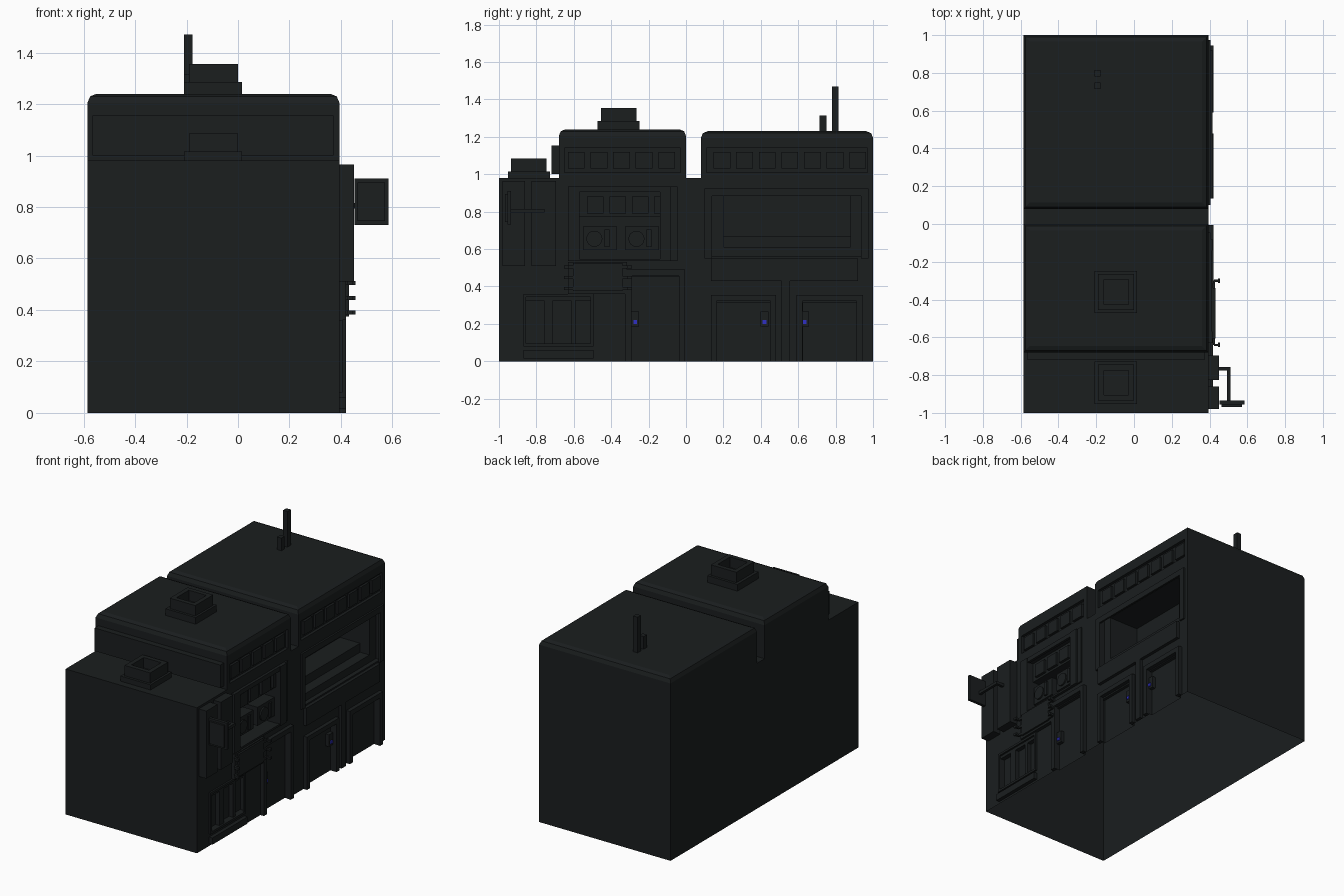
import bpy, bmesh, math

if "Cube" in bpy.data.objects:
    bpy.data.objects.remove(bpy.data.objects["Cube"])


def material(name, color):
    m = bpy.data.materials.new(name)
    m.diffuse_color = color
    m.use_nodes = True
    m.node_tree.nodes["Principled BSDF"].inputs["Base Color"].default_value = m.diffuse_color
    return m


DARK = material("dark_wall", (0.0105, 0.013, 0.0135, 1))
BLUE = material("blue_lamp", (0.03, 0.03, 0.55, 1))
F = 0.394  # x of the detailed street wall


def box(name, x, y, z, mat=DARK):
    bm = bmesh.new()
    bmesh.ops.create_cube(bm, size=1)
    for v in bm.verts:
        v.co = [(r[0] + r[1]) / 2 + c * (r[1] - r[0]) for c, r in zip(v.co, (x, y, z))]
    me = bpy.data.meshes.new(name)
    bm.to_mesh(me)
    bm.free()
    me.materials.append(mat)
    ob = bpy.data.objects.new(name, me)
    bpy.context.collection.objects.link(ob)
    return ob


def boolean(ob, other, op):
    other.hide_render = True
    m = ob.modifiers.new("boolean", 'BOOLEAN')
    m.operation, m.object, m.solver = op, other, 'EXACT'
    bpy.context.view_layer.objects.active = ob
    bpy.ops.object.modifier_apply(modifier=m.name)
    bpy.data.objects.remove(other)


def recess(ob, depth, y, z):
    """Cut a rectangular niche into the street wall."""
    boolean(ob, box("cutter", (F - depth, F + 0.1), y, z), 'DIFFERENCE')


def frame(name, x, y, z, t, bottom=True):
    """Rectangular surround made of posts and rails."""
    box(name + "_post_left", x, (y[0], y[0] + t), z)
    box(name + "_post_right", x, (y[1] - t, y[1]), z)
    box(name + "_top_rail", x, (y[0] + t, y[1] - t), (z[1] - t, z[1]))
    if bottom:
        box(name + "_bottom_rail", x, (y[0] + t, y[1] - t), (z[0], z[0] + t))


def upper(name, y, top, count, y0):
    """Upper storey with chamfered roof edge and a band of windows."""
    ob = box(name, (-0.585, F), y, (0.97, top))
    bm = bmesh.new()
    bm.from_mesh(ob.data)
    edges = [e for e in bm.edges if all(v.co.z > top - 0.001 for v in e.verts)]
    bmesh.ops.bevel(bm, geom=edges, offset=0.035, segments=2, profile=0.5, affect='EDGES')
    bm.to_mesh(ob.data)
    bm.free()
    recess(ob, 0.02, (y[0] + 0.03, y[1] - 0.03), (1.01, 1.14))
    for i in range(count):
        a = y0 + 0.121 * i
        box(f"{name}_window_{i}", (F - 0.021, F - 0.005), (a, a + 0.09), (1.03, 1.12))
    return ob


# Main block and its niches
body = box("main_block", (-0.585, F), (-1, 1), (0, 0.98))
recess(body, 0.03, (0.14, 0.95), (0.56, 0.92))
recess(body, 0.1, (0.20, 0.88), (0.61, 0.91))
recess(body, 0.25, (0.20, 0.88), (0.67, 0.91))
recess(body, 0.03, (-0.57, -0.14), (0.77, 0.91))
recess(body, 0.13, (-0.57, -0.14), (0.545, 0.775))
recess(body, 0.02, (0.155, 0.45), (-0.1, 0.315))
recess(body, 0.02, (0.625, 0.915), (-0.1, 0.315))
recess(body, 0.02, (-0.295, -0.035), (-0.1, 0.45))
for a in (-0.855, -0.71, -0.59):
    recess(body, 0.03, (a, a + 0.095), (0.095, 0.325))

# Upper storeys joined on, hollow underside left open
boolean(body, upper("upper_front", (-0.68, 0.0), 1.24, 5, -0.632), 'UNION')
boolean(body, upper("upper_back", (0.08, 1.0), 1.23, 7, 0.147), 'UNION')
bm = bmesh.new()
bm.from_mesh(body.data)
low = [f for f in bm.faces if all(v.co.z < 0.001 for v in f.verts)]
bmesh.ops.delete(bm, geom=low, context='FACES')
bm.to_mesh(body.data)
bm.free()
box("parapet_panel", (-0.565, 0.372), (-0.72, -0.675), (1.0, 1.155))


# Hollow roof vents
def vent(name, yc, z0, z1, z2):
    box(name + "_base", (-0.21, 0.015), (yc - 0.112, yc + 0.112), (z0, z1))
    xa, xb, ya, yb, t = -0.19, 0.0, yc - 0.095, yc + 0.095, 0.03
    for i, (x, y) in enumerate((((xa, xa + t), (ya, yb)), ((xb - t, xb), (ya, yb)),
                                ((xa + t, xb - t), (ya, ya + t)), ((xa + t, xb - t), (yb - t, yb)))):
        box(f"{name}_wall_{i}", x, y, (z1, z2))


vent("vent_upper", -0.36, 1.24, 1.285, 1.355)
vent("vent_lower", -0.84, 0.98, 1.015, 1.085)

# Roof pipes
box("tall_pipe", (-0.21, -0.177), (0.78, 0.815), (1.23, 1.47))
box("short_pipe", (-0.21, -0.177), (0.715, 0.75), (1.23, 1.315))

# Large opening: surround, fascia and pillar
frame("shop_surround", (F, F + 0.012), (0.10, 0.975), (0.55, 0.925), 0.04, False)
box("shop_fascia", (F, F + 0.022), (0.135, 0.92), (0.43, 0.55))
box("centre_pillar", (F, F + 0.022), (0.51, 0.555), (0, 0.43))

# Doors: surround, handle plate and lamp
for n, y, h, hy, t in (("door_a", (0.135, 0.48), 0.355, 0.42, 0.03),
                       ("door_b", (0.59, 0.945), 0.355, 0.635, 0.033),
                       ("door_c", (-0.325, -0.005), 0.49, -0.272, 0.033)):
    frame(n + "_surround", (F, F + 0.026), y, (0, h), t, False)
    box(n + "_plate", (F - 0.02, F + 0.005), (hy - 0.022, hy + 0.022), (0.185, 0.265))
    box(n + "_lamp", (F, F + 0.012), (hy - 0.01, hy + 0.01), (0.2, 0.22), BLUE)

# Balcony niche: columns, rails, windows
for i, y in enumerate(((-0.63, -0.57), (-0.14, -0.08), (-0.08, -0.045))):
    box(f"niche_column_{i}", (F, F + (0.012 if i == 2 else 0.022)), y, (0.535, 0.935))
box("niche_lintel", (F, F + 0.018), (-0.57, -0.14), (0.905, 0.935))
box("niche_sill", (F, F + 0.018), (-0.57, -0.14), (0.535, 0.548))
for i in range(4):
    a = -0.53 + 0.12 * i
    box(f"niche_window_{i}", (F - 0.03, F - 0.012), (a, min(a + 0.09, -0.14)), (0.79, 0.88))

# Cooling units with round fans
for i, a in enumerate((-0.55, -0.325)):
    box(f"cooler_{i}", (F - 0.13, F - 0.02), (a, a + 0.18), (0.595, 0.72))
    box(f"cooler_slot_{i}", (F - 0.02, F - 0.01), (a + 0.115, a + 0.14), (0.61, 0.705))
    bpy.ops.mesh.primitive_cylinder_add(vertices=16, radius=0.043, depth=0.02,
                                        location=(F - 0.02, a + 0.06, 0.655),
                                        rotation=(0, math.pi / 2, 0))
    fan = bpy.context.object
    fan.name = f"cooler_fan_{i}"
    fan.data.materials.append(DARK)

# Wall sign with side brackets
box("sign_back", (F, F + 0.025), (-0.63, -0.315), (0.36, 0.53))
box("sign_face", (F + 0.02, F + 0.037), (-0.605, -0.34), (0.375, 0.525))
for i, z in enumerate((0.505, 0.447, 0.39)):
    for s, y, d in (("left", -0.64, 0.05), ("right", -0.3, -0.05)):
        box(f"bracket_{s}_{i}", (F + 0.03, F + 0.062), (y - 0.006, y + 0.006), (z - 0.008, z + 0.008))
        box(f"bracket_arm_{s}_{i}", (F + 0.024, F + 0.036), sorted((y, y + d)), (z - 0.008, z + 0.008))
        box(f"bracket_tip_{s}_{i}", (F + 0.05, F + 0.062), (y - 0.012, y + 0.012), (z - 0.008, z + 0.008))

# Low window: surround and sill
frame("low_window", (F, F + 0.012), (-0.87, -0.495), (0.08, 0.36), 0.015)
box("low_window_sill", (F, F + 0.025), (-0.87, -0.495), (0.015, 0.06))

# Tall panels and hanging sign on an arm
box("tall_panel_a", (F, 0.45), (-0.98, -0.86), (0.51, 0.965))
box("tall_panel_b", (F, 0.45), (-0.825, -0.695), (0.51, 0.965))
box("sign_arm_out", (0.45, 0.51), (-0.775, -0.757), (0.795, 0.815))
box("sign_arm_along", (0.492, 0.51), (-0.94, -0.775), (0.795, 0.815))
box("hanging_sign", (0.452, 0.585), (-0.955, -0.935), (0.73, 0.91))
box("hanging_sign_face", (0.464, 0.572), (-0.968, -0.955), (0.745, 0.895))
